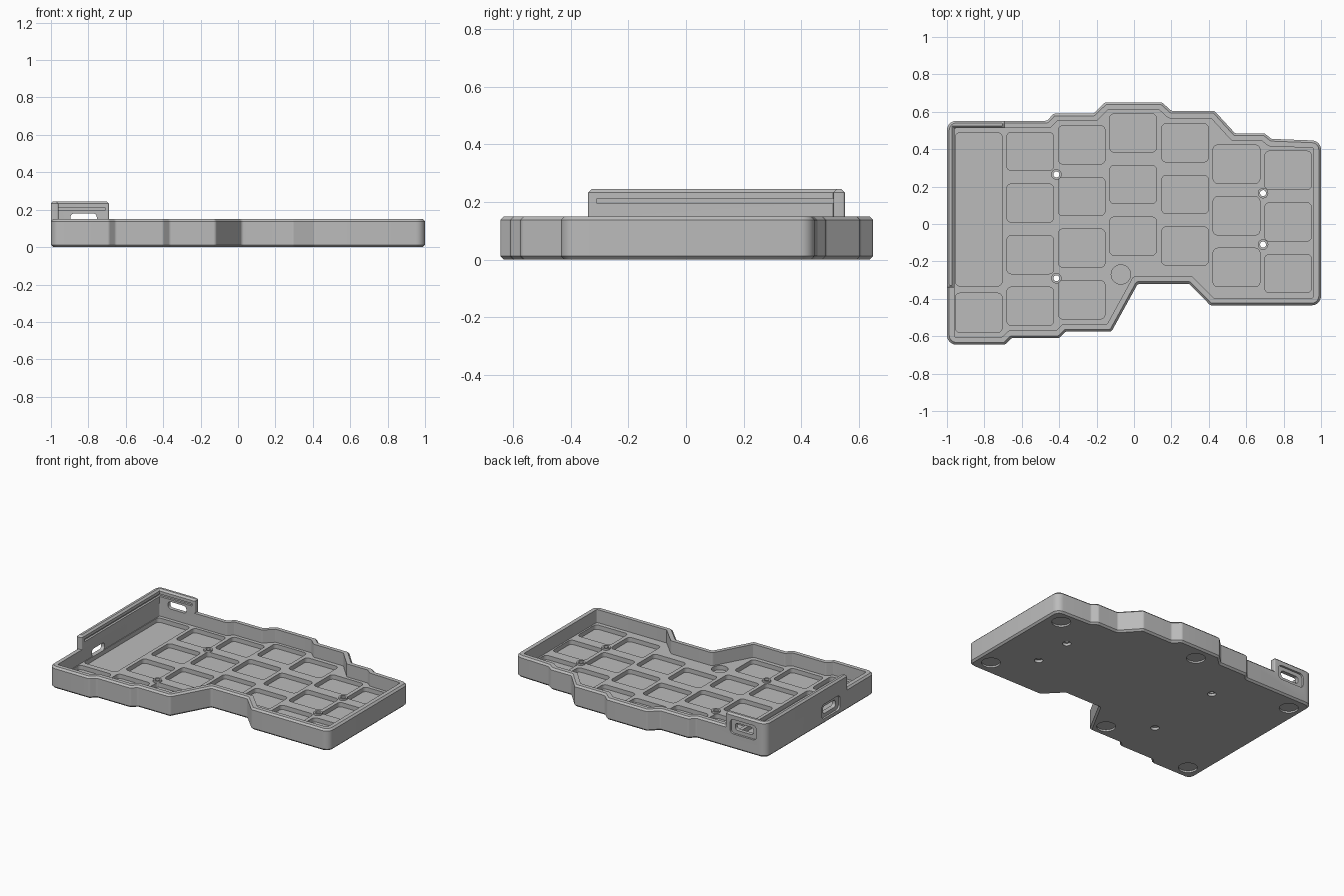
import bpy, bmesh, math
from mathutils import Vector, Matrix

cube = bpy.data.objects.get("Cube")
if cube:
    bpy.data.objects.remove(cube)

grey = bpy.data.materials.new("case_grey")
grey.use_nodes = True
GREY = (0.5, 0.5, 0.5, 1)
grey.diffuse_color = GREY
grey.node_tree.nodes["Principled BSDF"].inputs["Base Color"].default_value = GREY


def rounded(points, inset=0.0, big=0.05, small=0.02, steps=6):
    """Inset a counter-clockwise polygon and round its corners."""
    pts = [Vector(p) for p in points]
    n = len(pts)
    dirs = [(pts[(i + 1) % n] - pts[i]).normalized() for i in range(n)]
    corners = []
    for i, p in enumerate(pts):
        a, b = dirs[i - 1], dirs[i]
        na, nb = Vector((-a.y, a.x)), Vector((-b.y, b.x))
        corners.append(p + (na + nb) * inset / (1 + na.dot(nb)))
    out = []
    for i, c in enumerate(corners):
        a, b = dirs[i - 1], dirs[i]
        turn = math.atan2(a.x * b.y - a.y * b.x, a.dot(b))
        r = big if abs(turn) > 1.4 else small
        if turn > 0:
            r = max(r - inset, 0.008)
        room = 0.45 * min((c - corners[i - 1]).length, (corners[(i + 1) % n] - c).length)
        t = min(r * math.tan(abs(turn) / 2), room)
        r = t / math.tan(abs(turn) / 2)
        side = Vector((-a.y, a.x)) * math.copysign(1, turn)
        centre = c - a * t + side * r
        for k in range(steps + 1):
            spin = Matrix.Rotation(turn * k / steps, 2)
            out.append(centre - spin @ (side * r))
    return out


def circle(x, y, r, n=28):
    return [Vector((x + r * math.cos(math.tau * k / n), y + r * math.sin(math.tau * k / n)))
            for k in range(n)]


def rect(x, y, w, h, r=0.025):
    w, h = w / 2, h / 2
    return rounded([(x - w, y - h), (x + w, y - h), (x + w, y + h), (x - w, y + h)], big=r)


def loft(bm, rings, matrix=Matrix()):
    """Skin a stack of (outline, height) rings and cap both ends."""
    loops = [[bm.verts.new(matrix @ Vector((p.x, p.y, z))) for p in ring] for ring, z in rings]
    for low, high in zip(loops, loops[1:]):
        for i in range(len(low)):
            j = (i + 1) % len(low)
            bm.faces.new((low[i], low[j], high[j], high[i]))
    bm.faces.new(loops[0][::-1])
    bm.faces.new(loops[-1])


def make(name, stacks, matrix=Matrix()):
    bm = bmesh.new()
    for rings in stacks:
        loft(bm, rings, matrix)
    bmesh.ops.recalc_face_normals(bm, faces=bm.faces)
    mesh = bpy.data.meshes.new(name)
    bm.to_mesh(mesh)
    bm.free()
    mesh.materials.append(grey)
    obj = bpy.data.objects.new(name, mesh)
    bpy.context.collection.objects.link(obj)
    return obj


def prism(outline, low, high):
    return [(outline, low), (outline, high)]


TOP, FLOOR, POCKET, LIP_TOP = 0.15, 0.06, 0.03, 0.245
WALL, BEVEL = 0.04, 0.012

# Tray: stepped outline, bevelled outer edges, hollow inside
outline = [(-1, -.645), (-.69, -.645), (-.655, -.61), (-.40, -.61), (-.365, -.575),
           (-.12, -.575), (.02, -.32), (.295, -.32), (.408, -.435), (1, -.435),
           (1, .445), (.735, .455), (.697, .485), (.54, .485), (.43, .605),
           (.2, .605), (.15, .65), (-.155, .65), (-.217, .59), (-.43, .59),
           (-.465, .552), (-1, .552)]
outer, bevel, inner = (rounded(outline, d) for d in (0, BEVEL, WALL))
tray = make("tray", [[(bevel, 0), (outer, BEVEL), (outer, TOP - BEVEL),
                      (bevel, TOP), (inner, TOP), (inner, FLOOR)]])

# Raised corner wall around the ports
corner = [(-1, -.34), (-.96, -.34), (-.96, .512), (-.69, .512), (-.69, .552), (-1, .552)]


def corner_ring(inset):
    ring = rounded(corner, inset, big=0.002, small=0.002)
    full = rounded(corner, inset)
    return ring[:-7] + full[-7:]


raised = make("raised_corner_wall", [[(corner_ring(0), TOP - BEVEL),
                                      (corner_ring(0), LIP_TOP - BEVEL),
                                      (corner_ring(BEVEL), LIP_TOP)]])

# Bosses around the screw holes
screws = [(-.415, .265), (-.415, -.29), (.69, .165), (.69, -.11)]
bosses = make("screw_bosses", [prism(circle(x, y, .028), POCKET + .005, FLOOR + .012)
                               for x, y in screws])

# Floor pockets, column by column
columns = [(-.555, .388, (0, 1, 2, 3)), (-.28, .423, (0, 1, 2, 3)), (-.005, .487, (0, 1, 2)),
           (.273, .434, (0, 1, 2)), (.548, .32, (0, 1, 2)), (.824, .287, (0, 1, 2))]
pockets = [rect(x, top - .276 * k, .25, .205) for x, top, rows in columns for k in rows]
pockets += [rect(-.83, -.475, .25, .21), rect(-.83, .078, .25, .82), circle(-.07, -.27, .052)]
pocket_cutter = make("pocket_cutter", [prism(p, POCKET, FLOOR + .02) for p in pockets])

# Foot recesses and screw head recesses underneath
feet = [(.89, .35), (-.05, .545), (-.9, .44), (.9, -.325), (-.17, -.475), (-.895, -.54)]
foot_cutter = make("foot_cutter", [prism(circle(x, y, .06), -.02, .012) for x, y in feet]
                   + [prism(circle(x, y, .027), -.02, .018) for x, y in screws])
hole_cutter = make("hole_cutter", [prism(circle(x, y, .016), -.05, .2) for x, y in screws])

# Port openings: a shallow recess outside and a slot through the wall
face_back = Matrix(((1, 0, 0, 0), (0, 0, 1, 0), (0, 1, 0, 0), (0, 0, 0, 1)))
face_side = Matrix(((0, 0, 1, 0), (1, 0, 0, 0), (0, 1, 0, 0), (0, 0, 0, 1)))
ports = []
for place, (u, v), wall, sign in (("back", (-.825, .155), .552, 1), ("side", (-.16, .085), -1, -1)):
    turn = face_back if place == "back" else face_side
    ports.append(make(place + "_recess_cutter",
                      [prism(rect(u, v, .2, .1), wall - sign * .014, wall + sign * .05)], turn))
    ports.append(make(place + "_slot_cutter",
                      [prism(rect(u, v, .14, .05, .02), wall - sign * .055, wall + sign * .08)], turn))

# Groove running inside the raised wall
groove = [(-.975, -.31), (-.945, -.31), (-.945, .495), (-.71, .495), (-.71, .527), (-.975, .527)]
groove_cutter = make("groove_cutter", [prism([Vector(p) for p in groove], .195, .212)])

# Cut the parts, bake the result and shade it
cuts = {tray: [pocket_cutter, foot_cutter, hole_cutter] + ports,
        raised: ports + [groove_cutter],
        bosses: [hole_cutter]}
for obj, cutters in cuts.items():
    for cutter in cutters:
        mod = obj.modifiers.new(cutter.name, 'BOOLEAN')
        mod.operation, mod.solver, mod.object = 'DIFFERENCE', 'EXACT', cutter
bpy.context.view_layer.update()
graph = bpy.context.evaluated_depsgraph_get()
baked = {obj: bpy.data.meshes.new_from_object(obj.evaluated_get(graph)) for obj in cuts}
for obj, mesh in baked.items():
    obj.modifiers.clear()
    obj.data = mesh
for cutter in {c for group in cuts.values() for c in group}:
    bpy.data.objects.remove(cutter)
for obj in bpy.context.view_layer.objects:
    obj.select_set(obj in baked)
bpy.context.view_layer.objects.active = tray
bpy.ops.object.shade_smooth_by_angle(angle=math.radians(30))
